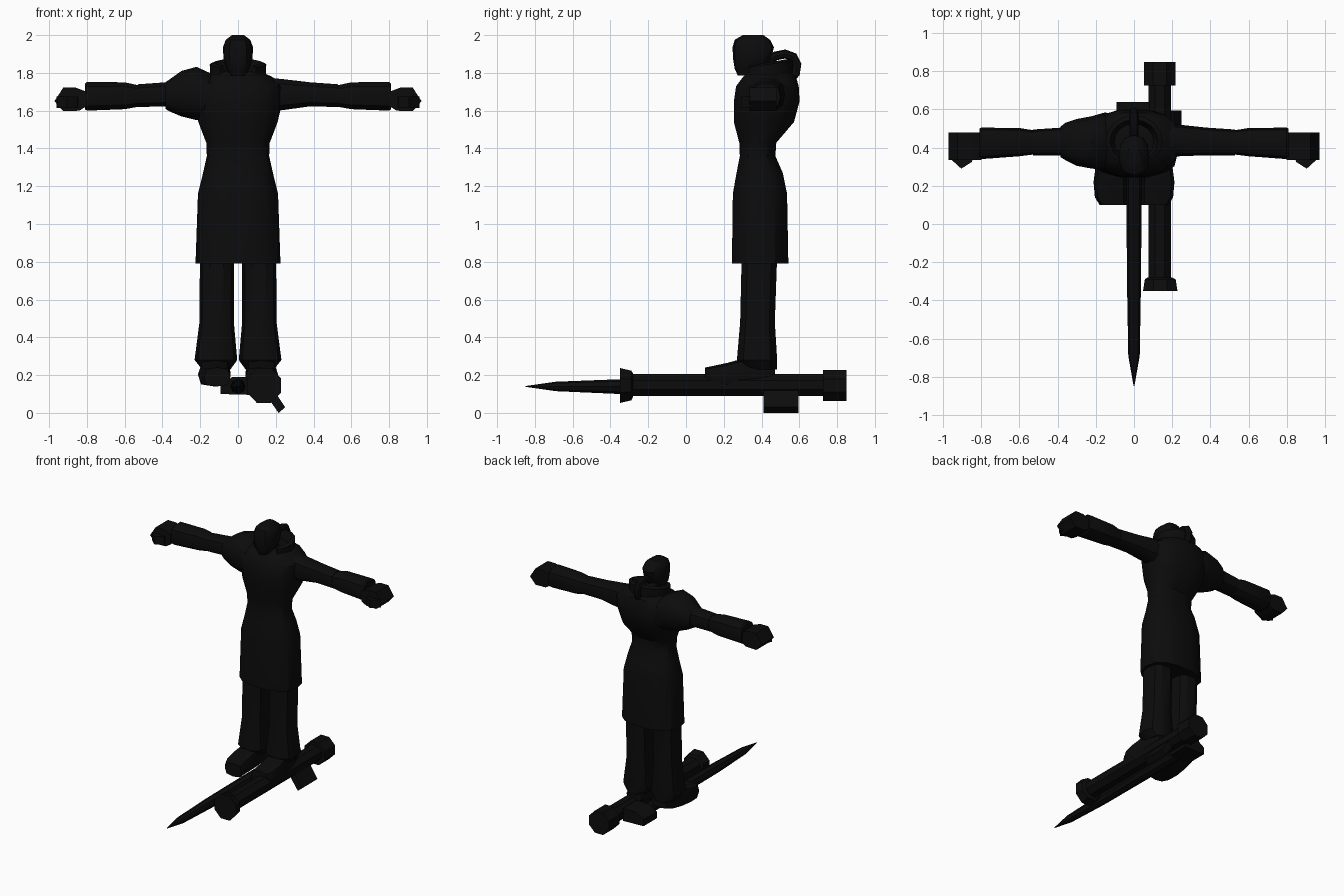
import bpy, bmesh, math
from mathutils import Vector

black = bpy.data.materials.new("near_black")
black.diffuse_color = (0.0035, 0.0035, 0.0035, 1)


def finish(name, bm):
    bmesh.ops.recalc_face_normals(bm, faces=bm.faces)
    me = bpy.data.meshes.new(name)
    bm.to_mesh(me)
    bm.free()
    me.materials.append(black)
    ob = bpy.data.objects.new(name, me)
    bpy.context.collection.objects.link(ob)
    bpy.ops.object.select_all(action='DESELECT')
    ob.select_set(True)
    bpy.context.view_layer.objects.active = ob
    bpy.ops.object.shade_smooth_by_angle(angle=math.radians(35))
    return ob


def loft(name, axis, rings, n=10, power=0.8, turn=0.0):
    """Skin rings (t, u_min, u_max, v_min, v_max); u, v are the other axes in xyz order."""
    bm = bmesh.new()
    loops = []
    for t, u0, u1, v0, v1 in rings:
        loop = []
        for i in range(n):
            a = 2 * math.pi * i / n + turn
            c, s = math.cos(a), math.sin(a)
            u = (u0 + u1) / 2 + (u1 - u0) / 2 * math.copysign(abs(c) ** power, c)
            v = (v0 + v1) / 2 + (v1 - v0) / 2 * math.copysign(abs(s) ** power, s)
            p = {'x': (t, u, v), 'y': (u, t, v), 'z': (u, v, t)}[axis]
            loop.append(bm.verts.new(p))
        loops.append(loop)
    for a, b in zip(loops, loops[1:]):
        for i in range(n):
            j = (i + 1) % n
            bm.faces.new((a[i], a[j], b[j], b[i]))
    bm.faces.new(loops[0])
    bm.faces.new(loops[-1])
    return finish(name, bm)


def prism(name, pts, offset):
    """Extrude a flat polygon by an offset vector."""
    bm = bmesh.new()
    face = bm.faces.new([bm.verts.new(p) for p in pts])
    new = bmesh.ops.extrude_face_region(bm, geom=[face])['geom']
    bmesh.ops.translate(bm, vec=offset, verts=[v for v in new if isinstance(v, bmesh.types.BMVert)])
    return finish(name, bm)


# Long coat: hem, waist, chest and humped upper back
loft("coat", 'z', [
    (0.79, -0.225, 0.225, 0.24, 0.545), (1.16, -0.212, 0.212, 0.245, 0.538),
    (1.27, -0.185, 0.185, 0.265, 0.515), (1.36, -0.165, 0.165, 0.283, 0.475),
    (1.43, -0.168, 0.168, 0.28, 0.48), (1.54, -0.21, 0.21, 0.25, 0.575),
    (1.65, -0.235, 0.235, 0.25, 0.605), (1.73, -0.24, 0.24, 0.262, 0.60),
    (1.78, -0.18, 0.18, 0.30, 0.585), (1.81, -0.11, 0.11, 0.34, 0.54)], n=14)

# Head and neck
loft("head", 'z', [
    (1.785, -0.035, 0.035, 0.275, 0.34), (1.82, -0.062, 0.062, 0.258, 0.415),
    (1.87, -0.076, 0.076, 0.25, 0.45), (1.935, -0.08, 0.08, 0.246, 0.465),
    (1.975, -0.065, 0.065, 0.258, 0.445), (2.0, -0.032, 0.032, 0.30, 0.41)], n=12)
loft("neck", 'z', [(1.74, -0.06, 0.06, 0.34, 0.47), (1.86, -0.05, 0.05, 0.33, 0.43)])

# Flared collar, open and lower at the front
bm = bmesh.new()
rows = []
for i in range(13):
    a = math.radians(-50 + 280 * i / 12)
    c, s = math.cos(a), math.sin(a)
    top = 1.855 + 0.02 * s
    rows.append([bm.verts.new((r * c, 0.435 + r * s * 0.9, z)) for r, z in
                 ((0.145, 1.75), (0.15, top - 0.01), (0.125, top), (0.085, 1.77))])
for a, b in zip(rows, rows[1:]):
    for k in range(3):
        bm.faces.new((a[k], a[k + 1], b[k + 1], b[k]))
bm.faces.new(rows[0])
bm.faces.new(rows[-1])
finish("collar", bm)

# Arched hose from the back of the head to the back
bm = bmesh.new()
path = [Vector(p) for p in ((0, 0.43, 1.86), (0, 0.475, 1.89), (0, 0.525, 1.9), (0, 0.567, 1.885),
                            (0, 0.587, 1.845), (0, 0.58, 1.80), (0, 0.55, 1.76))]
loops = []
for i, p in enumerate(path):
    d = (path[min(i + 1, 6)] - path[max(i - 1, 0)]).normalized()
    side = Vector((1, 0, 0))
    up = side.cross(d)
    loops.append([bm.verts.new(p + 0.024 * (side * math.cos(k * math.pi / 4) + up * math.sin(k * math.pi / 4)))
                  for k in range(8)])
for a, b in zip(loops, loops[1:]):
    for k in range(8):
        bm.faces.new((a[k], a[(k + 1) % 8], b[(k + 1) % 8], b[k]))
finish("hose", bm)

for s, side in ((-1, "right"), (1, "left")):
    # Sleeves, hands and thumbs
    loft(side + "_upper_arm", 'x', [(s * x, *r) for x, *r in (
        (0.15, 0.35, 0.53, 1.59, 1.78), (0.24, 0.355, 0.52, 1.60, 1.77),
        (0.38, 0.36, 0.505, 1.62, 1.753), (0.53, 0.36, 0.495, 1.617, 1.742))])
    loft(side + "_forearm", 'x', [(s * x, *r) for x, *r in (
        (0.52, 0.365, 0.49, 1.62, 1.735), (0.60, 0.355, 0.503, 1.605, 1.753),
        (0.80, 0.34, 0.505, 1.597, 1.755), (0.81, 0.345, 0.50, 1.605, 1.745))])
    prism(side + "_hand", [(s * x, 0.335, z) for x, z in (
        (0.80, 1.625), (0.84, 1.60), (0.925, 1.597), (0.972, 1.65), (0.925, 1.722), (0.86, 1.722),
        (0.80, 1.70))], (0, 0.145, 0))
    prism(side + "_thumb", [(s * x, y, 1.615) for x, y in (
        (0.84, 0.36), (0.85, 0.325), (0.905, 0.29), (0.96, 0.34), (0.94, 0.37))], (0, 0, 0.06))

    # Trousers flaring over the shoes
    def mirrored(z, x0, x1, y0, y1):
        return (z, min(s * x0, s * x1), max(s * x0, s * x1), y0, y1)
    loft(side + "_leg", 'z', [mirrored(*r) for r in (
        (0.23, 0.04, 0.19, 0.30, 0.485), (0.28, 0.004, 0.23, 0.265, 0.487),
        (0.48, 0.022, 0.204, 0.283, 0.474), (0.79, 0.022, 0.202, 0.29, 0.485),
        (0.90, 0.022, 0.20, 0.29, 0.485))])
    loft(side + "_shoe", 'y', [(y, min(s * 0.04, s * x), max(s * 0.04, s * x), z0, z1) for y, x, z0, z1 in (
        (0.10, 0.18, 0.14, 0.24), (0.14, 0.205, 0.14, 0.248), (0.22, 0.212, 0.14, 0.265),
        (0.31, 0.20, 0.14, 0.29), (0.40, 0.19, 0.155, 0.28), (0.47, 0.17, 0.18, 0.25))], n=8, power=0.6)

# Single shoulder guard
loft("shoulder_guard", 'x', [
    (-0.385, 0.35, 0.51, 1.61, 1.75), (-0.36, 0.335, 0.53, 1.595, 1.767),
    (-0.30, 0.305, 0.55, 1.57, 1.81), (-0.22, 0.29, 0.565, 1.55, 1.832),
    (-0.15, 0.285, 0.585, 1.56, 1.80), (-0.09, 0.33, 0.56, 1.60, 1.77)], n=12)

# Launcher tube with flared muzzle, rear collar and slanted grip
loft("launcher_tube", 'y', [(-0.33, 0.07, 0.20, 0.085, 0.21), (0.75, 0.07, 0.20, 0.085, 0.21)], n=8, power=1, turn=math.pi / 8)
loft("launcher_muzzle", 'y', [(-0.35, 0.04, 0.235, 0.045, 0.245), (-0.29, 0.05, 0.225, 0.06, 0.23),
                              (-0.28, 0.065, 0.205, 0.08, 0.215)], n=8, power=1, turn=math.pi / 8)
loft("launcher_rear", 'y', [(0.725, 0.045, 0.225, 0.055, 0.235), (0.85, 0.045, 0.225, 0.055, 0.235)], n=8, power=1, turn=math.pi / 8)
prism("launcher_grip", [(0.13, 0.41, 0.12), (0.215, 0.41, 0.0), (0.25, 0.41, 0.03), (0.17, 0.41, 0.15)], (0, 0.185, 0))

# Sword lying beside the launcher: spike blade and crossguard
loft("sword_blade", 'y', [
    (-0.85, -0.002, 0.002, 0.138, 0.142), (-0.69, -0.03, 0.03, 0.115, 0.165),
    (-0.35, -0.036, 0.036, 0.10, 0.178), (0.10, -0.04, 0.04, 0.10, 0.18),
    (0.62, -0.04, 0.04, 0.10, 0.18)], n=8, power=1)
prism("sword_guard", [(-0.092, 0.48, 0.10), (0.08, 0.48, 0.095), (0.08, 0.48, 0.19), (-0.03, 0.48, 0.19),
                      (-0.092, 0.48, 0.15)], (0, 0.16, 0))
